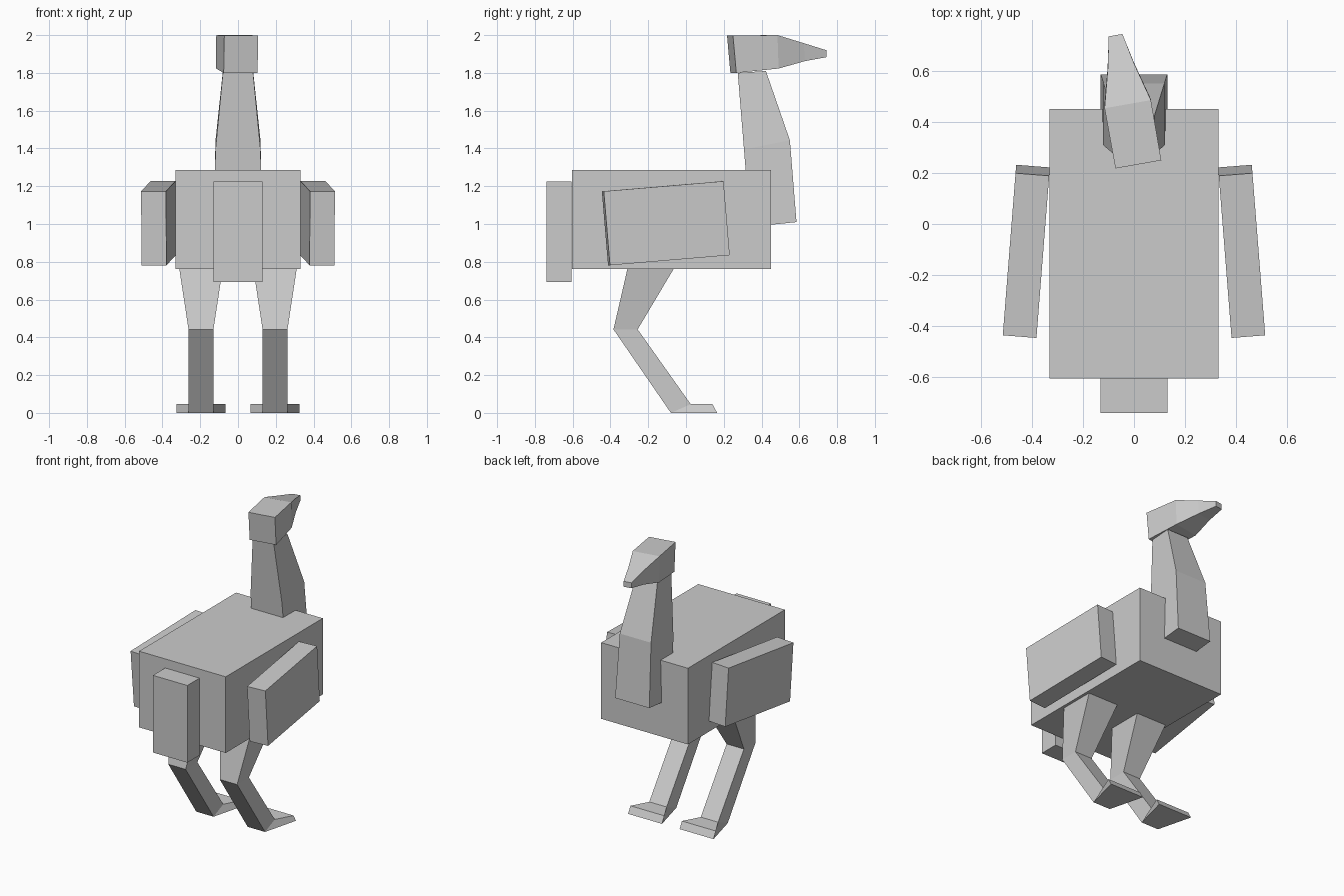
import bpy, bmesh
from math import radians

cube = bpy.data.objects.get("Cube")
if cube:
    bpy.data.objects.remove(cube, do_unlink=True)

# Single plain grey
GREY = (0.6, 0.6, 0.6, 1)
grey = bpy.data.materials.new("plain_grey")
grey.use_nodes = True
grey.diffuse_color = GREY
grey.node_tree.nodes["Principled BSDF"].inputs["Base Color"].default_value = GREY


def finish(name, bm, location, rotation):
    bmesh.ops.recalc_face_normals(bm, faces=bm.faces)
    mesh = bpy.data.meshes.new(name)
    bm.to_mesh(mesh)
    bm.free()
    mesh.materials.append(grey)
    obj = bpy.data.objects.new(name, mesh)
    obj.location = location
    obj.rotation_euler = [radians(a) for a in rotation]
    bpy.context.collection.objects.link(obj)
    return obj


def block(name, size, location, rotation=(0, 0, 0)):
    bm = bmesh.new()
    bmesh.ops.create_cube(bm, size=1)
    bmesh.ops.scale(bm, vec=size, verts=bm.verts)
    return finish(name, bm, location, rotation)


def loft(name, sections, location=(0, 0, 0), rotation=(0, 0, 0)):
    """Each section: back (y, z), front (y, z), half width; joined in order."""
    bm = bmesh.new()
    rings = []
    for back, front, w in sections:
        corners = ((-w, *back), (w, *back), (w, *front), (-w, *front))
        rings.append([bm.verts.new(c) for c in corners])
    for a, b in zip(rings, rings[1:]):
        for i in range(4):
            j = (i + 1) % 4
            bm.faces.new((a[i], a[j], b[j], b[i]))
    bm.faces.new(rings[0])
    bm.faces.new(rings[-1])
    return finish(name, bm, location, rotation)


# Body and tail
block("body", (0.66, 1.055, 0.524), (0, -0.077, 1.024))
block("tail", (0.262, 0.133, 0.531), (0, -0.6715, 0.9585))

# Neck, set into the front of the body
loft("neck", [
    ((0.34, 0.985), (0.585, 1.01), 0.13),
    ((0.307, 1.395), (0.55, 1.443), 0.119),
    ((0.274, 1.8), (0.423, 1.81), 0.08),
])

# Head and tapering beak, turned a little to one side
loft("head", [
    ((0.018, 1.8), (0, 1.997), 0.091),
    ((0.245, 1.823), (0.239, 2.0), 0.092),
    ((0.392, 1.862), (0.388, 1.957), 0.053),
    ((0.513, 1.883), (0.513, 1.92), 0.027),
], location=(0.017, 0.233, 0), rotation=(0, 0, 10))

# Wings and legs, one per side
for side, s in (("left", 1), ("right", -1)):
    block(side + "_wing", (0.132, 0.638, 0.393),
          (s * 0.421, -0.107, 1.004), (4.8, 0, s * 4.5))
    loft(side + "_leg", [
        ((-0.29, 0.85), (-0.013, 0.85), 0.128),   # hip
        ((-0.384, 0.442), (-0.256, 0.442), 0.066),  # knee
        ((-0.08, 0), (0.025, 0.046), 0.066),      # ankle
        ((0.165, 0), (0.14, 0.046), 0.129),       # toe
    ], location=(s * 0.196, 0, 0))
